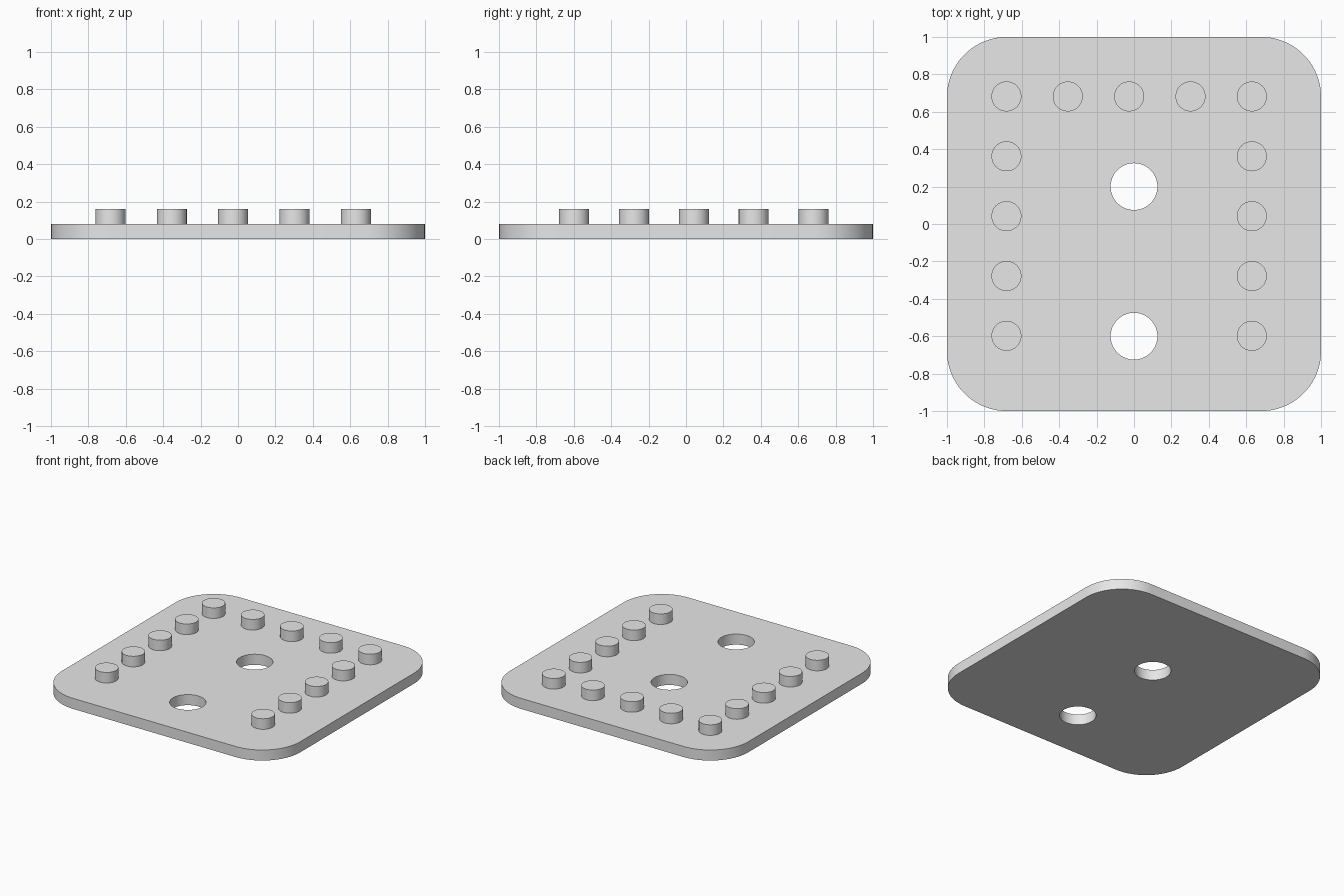
import bpy
import bmesh
from math import radians

SIZE = 2.0
THICK = 0.08
CORNER = 0.32
PEG_RADIUS = 0.08
HOLE_RADIUS = 0.125

cube = bpy.data.objects.get("Cube")
if cube:
    bpy.data.objects.remove(cube, do_unlink=True)

# Single grey plastic
grey = bpy.data.materials.new("light_grey")
grey.use_nodes = True
colour = (0.8, 0.8, 0.8, 1.0)
grey.diffuse_color = colour
grey.node_tree.nodes["Principled BSDF"].inputs["Base Color"].default_value = colour


def cylinder(name, x, y, z, radius, height):
    bpy.ops.mesh.primitive_cylinder_add(vertices=64, radius=radius, depth=height,
                                        location=(x, y, z + height / 2))
    obj = bpy.context.object
    obj.name = name
    return obj


def finish(obj):
    obj.data.materials.clear()
    obj.data.materials.append(grey)
    bpy.ops.object.select_all(action='DESELECT')
    obj.select_set(True)
    bpy.context.view_layer.objects.active = obj
    bpy.ops.object.shade_smooth_by_angle(angle=radians(30))


# Flat plate with rounded vertical corners
bm = bmesh.new()
bmesh.ops.create_cube(bm, size=1)
bmesh.ops.scale(bm, vec=(SIZE, SIZE, THICK), verts=bm.verts)
bmesh.ops.translate(bm, vec=(0, 0, THICK / 2), verts=bm.verts)
uprights = [e for e in bm.edges if abs(e.verts[0].co.z - e.verts[1].co.z) > THICK / 2]
bmesh.ops.bevel(bm, geom=uprights, offset=CORNER, segments=20, profile=0.5,
                affect='EDGES')
mesh = bpy.data.meshes.new("base_plate")
bm.to_mesh(mesh)
bm.free()
plate = bpy.data.objects.new("base_plate", mesh)
bpy.context.collection.objects.link(plate)

# Two round through holes on the centre line
for y in (0.2, -0.6):
    cutter = cylinder("hole_cutter", 0, y, -THICK, HOLE_RADIUS, THICK * 3)
    cutter.hide_render = True
    bpy.context.view_layer.objects.active = plate
    cut = plate.modifiers.new("hole", 'BOOLEAN')
    cut.operation = 'DIFFERENCE'
    cut.solver = 'EXACT'
    cut.object = cutter
    bpy.ops.object.modifier_apply(modifier=cut.name)
    bpy.data.objects.remove(cutter, do_unlink=True)
finish(plate)

# Pegs: a full back row and a column down each side
columns = [-0.682 + 0.328 * i for i in range(5)]
rows = [0.682 - 0.32 * i for i in range(5)]
spots = [("back_peg", x, rows[0]) for x in columns]
spots += [("right_peg", columns[0], y) for y in rows[1:]]
spots += [("left_peg", columns[-1], y) for y in rows[1:]]
for name, x, y in spots:
    finish(cylinder(name, x, y, THICK, PEG_RADIUS, THICK))
